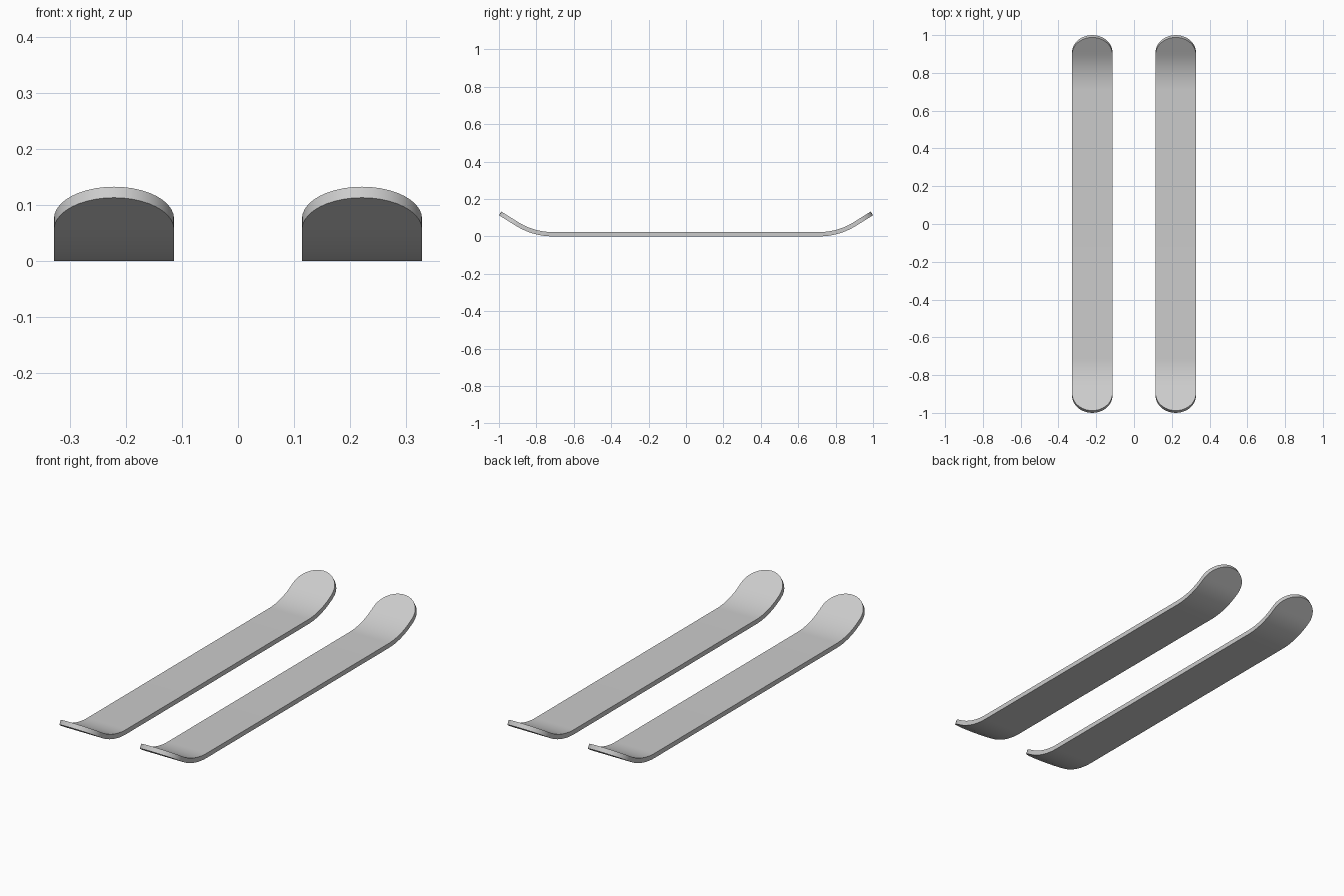
import bpy, bmesh
from math import sin, cos, pi, radians

if "Cube" in bpy.data.objects:
    bpy.data.objects.remove(bpy.data.objects["Cube"], do_unlink=True)

HALF_WIDTH = 0.107
THICK = 0.023
SPACING = 0.221              # centre of each ski from x = 0
BEND_ANGLE = radians(32)
BEND_RADIUS = 0.37
BEND_START = 0.713
BEND_STEPS = 12
ROUND_STEPS = 10

grey = bpy.data.materials.new("light grey")
grey.use_nodes = True
colour = (0.6, 0.6, 0.6, 1)
grey.diffuse_color = colour
grey.node_tree.nodes["Principled BSDF"].inputs["Base Color"].default_value = colour


def half_stations():
    """Sections from the middle to one tip: y, z, tilt, half width."""
    out = []
    # upward bend
    for i in range(BEND_STEPS + 1):
        a = BEND_ANGLE * i / BEND_STEPS
        out.append((BEND_START + BEND_RADIUS * sin(a), BEND_RADIUS * (1 - cos(a)), a, HALF_WIDTH))
    # straight rounded tip
    y, z = out[-1][:2]
    for i in range(1, ROUND_STEPS + 1):
        t = pi / 2 * i / ROUND_STEPS
        s = HALF_WIDTH * sin(t)
        out.append((y + s * cos(BEND_ANGLE), z + s * sin(BEND_ANGLE), BEND_ANGLE, HALF_WIDTH * cos(t)))
    return out


def make_ski(name, x):
    bm = bmesh.new()
    half = half_stations()
    stations = [(-y, z, -a, w) for y, z, a, w in reversed(half)] + half
    rings = []
    for y, z, a, w in stations:
        up_y, up_z = y - THICK * sin(a), z + THICK * cos(a)
        rings.append([bm.verts.new(p) for p in
                      ((-w, y, z), (w, y, z), (w, up_y, up_z), (-w, up_y, up_z))])
    for r, q in zip(rings, rings[1:]):
        for i in range(4):
            j = (i + 1) % 4
            bm.faces.new((r[i], r[j], q[j], q[i]))
    # close each tip to a single edge
    bmesh.ops.remove_doubles(bm, verts=bm.verts, dist=1e-5)
    bmesh.ops.recalc_face_normals(bm, faces=bm.faces)
    mesh = bpy.data.meshes.new(name)
    bm.to_mesh(mesh)
    bm.free()
    mesh.materials.append(grey)
    ski = bpy.data.objects.new(name, mesh)
    ski.location.x = x
    bpy.context.collection.objects.link(ski)
    bpy.ops.object.select_all(action="DESELECT")
    ski.select_set(True)
    bpy.context.view_layer.objects.active = ski
    bpy.ops.object.shade_smooth_by_angle(angle=radians(30))


make_ski("left_ski", SPACING)
make_ski("right_ski", -SPACING)
